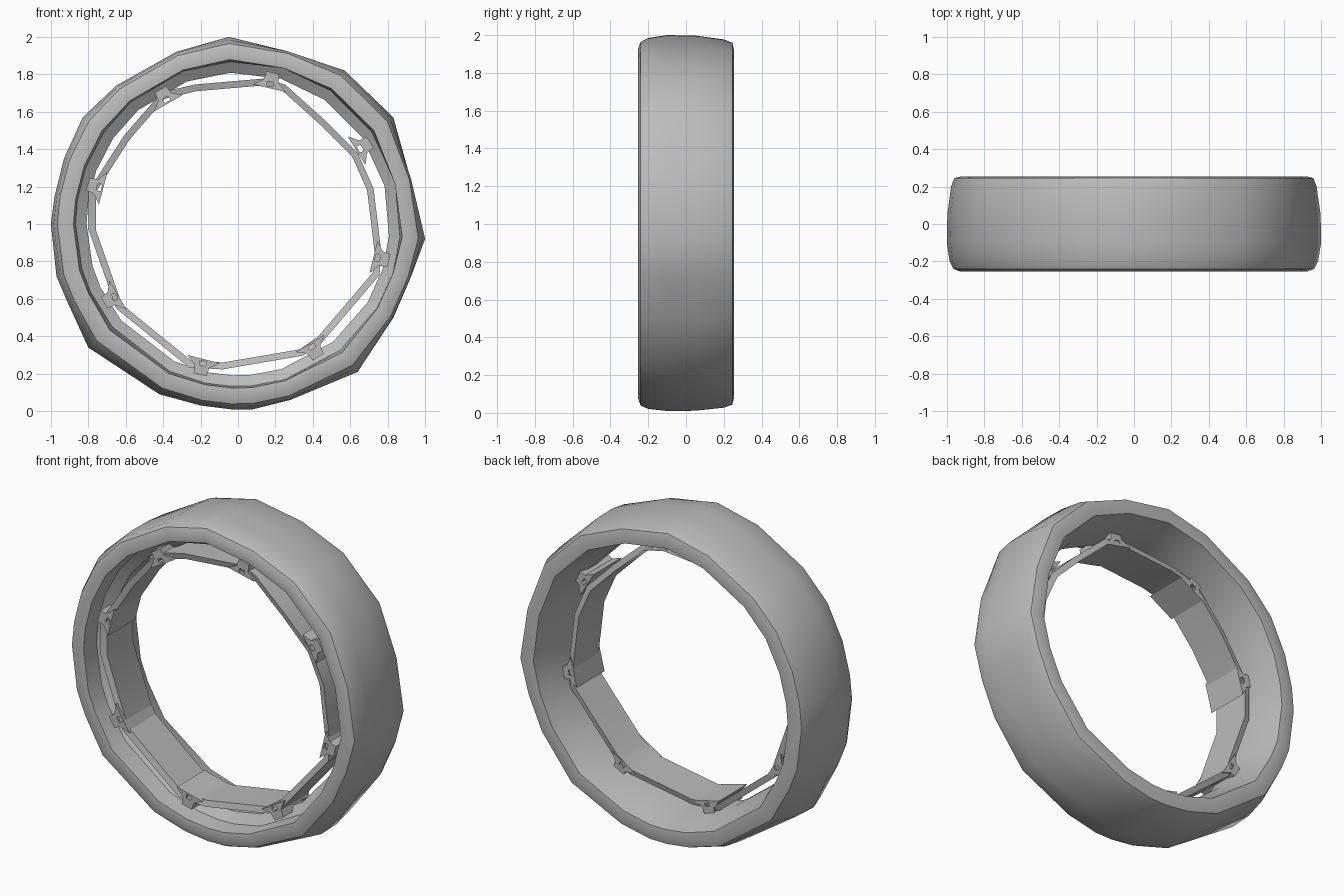
import bpy, math
from mathutils import Vector

cube = bpy.data.objects.get("Cube")
if cube:
    bpy.data.objects.remove(cube, do_unlink=True)

grey = bpy.data.materials.new("satin grey")
grey.use_nodes = True
grey.diffuse_color = (0.5, 0.5, 0.5, 1)
grey.node_tree.nodes["Principled BSDF"].inputs["Base Color"].default_value = (0.5, 0.5, 0.5, 1)


def make(name, verts, faces, angle):
    mesh = bpy.data.meshes.new(name)
    mesh.from_pydata(verts, [], faces)
    mesh.materials.append(grey)
    obj = bpy.data.objects.new(name, mesh)
    bpy.context.collection.objects.link(obj)
    bpy.ops.object.select_all(action='DESELECT')
    obj.select_set(True)
    bpy.context.view_layer.objects.active = obj
    bpy.ops.object.mode_set(mode='EDIT')
    bpy.ops.mesh.select_all(action='SELECT')
    bpy.ops.mesh.normals_make_consistent(inside=False)
    bpy.ops.object.mode_set(mode='OBJECT')
    bpy.ops.object.shade_smooth_by_angle(angle=math.radians(angle))


def sweep(name, path, profile, angle):
    """Sweep a closed (scale, y, waviness) profile round a closed (x, z) path."""
    m, n = len(profile), len(path)
    verts = []
    for x, z in path:
        spoke = Vector((x, z - 1))
        radius = spoke.length
        for scale, y, wave in profile:
            p = spoke.normalized() * scale * (.975 + (radius - .975) * wave)
            verts.append((p.x, y, 1 + p.y))
    faces = [(i * m + j, i * m + (j + 1) % m,
              (i + 1) % n * m + (j + 1) % m, (i + 1) % n * m + j)
             for i in range(n) for j in range(m)]
    make(name, verts, faces, angle)


# Irregular faceted outer band; its inside tapers to a shelf near the front
outer_path = [(-.05, 2), (.27, 1.92), (.57, 1.82), (.83, 1.57), (.92, 1.24), (1, .92),
              (.92, .71), (.83, .5), (.64, .21), (.28, .06), (.08, .01), (-.04, .01),
              (-.2, .03), (-.42, .09), (-.8, .34), (-.91, .58), (-.97, .72), (-1, 1),
              (-.98, 1.15), (-.93, 1.35), (-.83, 1.57), (-.65, 1.74), (-.33, 1.92)]
outer_profile = [(.94, -.255, .4), (.98, -.24, .4), (.995, -.2, .6), (1, -.1, 1),
                 (1, .05, .9), (.99, .2, .5), (.975, .245, .4), (.935, .255, .4),
                 (.885, .25, .3), (.87, .17, 0), (.83, 0, 0), (.83, -.1, 0),
                 (.89, -.14, 0), (.895, -.25, .3)]
sweep("outer_band", outer_path, outer_profile, 38)

# Inner ring, with its own looser outline
inner_path = [(-.22, 1.71), (.13, 1.74), (.24, 1.71), (.44, 1.53), (.61, 1.36),
              (.69, 1.18), (.73, .85), (.72, .74), (.43, .4), (.33, .33),
              (-.08, .26), (-.25, .27), (-.62, .57), (-.76, .97), (-.76, 1.17),
              (-.58, 1.45), (-.39, 1.67)]
inner_profile = [(1, -.19, 1), (1, .06, 1), (1.05, .05, 1), (1.05, -.2, 1)]
sweep("inner_ring", inner_path, inner_profile, 30)

# Eight small pierced lugs joining the ring to the shelf
for k in range(8):
    a = math.radians(77 - 45.3 * k)
    out = Vector((math.cos(a), math.sin(a)))
    side = Vector((-out.y, out.x))
    loop = [(.745, -.09), (.745, .09), (.785, .04), (.83, .035), (.83, -.035), (.785, -.04)]
    hole = [(.755, -.015), (.755, .015), (.765, .02), (.78, .015), (.78, -.015), (.765, -.02)]
    verts = []
    for y in (-.21, .06):
        for r, t in loop + hole:
            p = out * r + side * t
            verts.append((p.x, y, 1 + p.y))
    faces = []
    for i in range(6):
        j = (i + 1) % 6
        faces += [(i, j, 6 + j, 6 + i), (12 + i, 12 + j, 18 + j, 18 + i),
                  (i, j, 12 + j, 12 + i), (6 + i, 6 + j, 18 + j, 18 + i)]
    make(f"lug_{k + 1}", verts, faces, 20)
